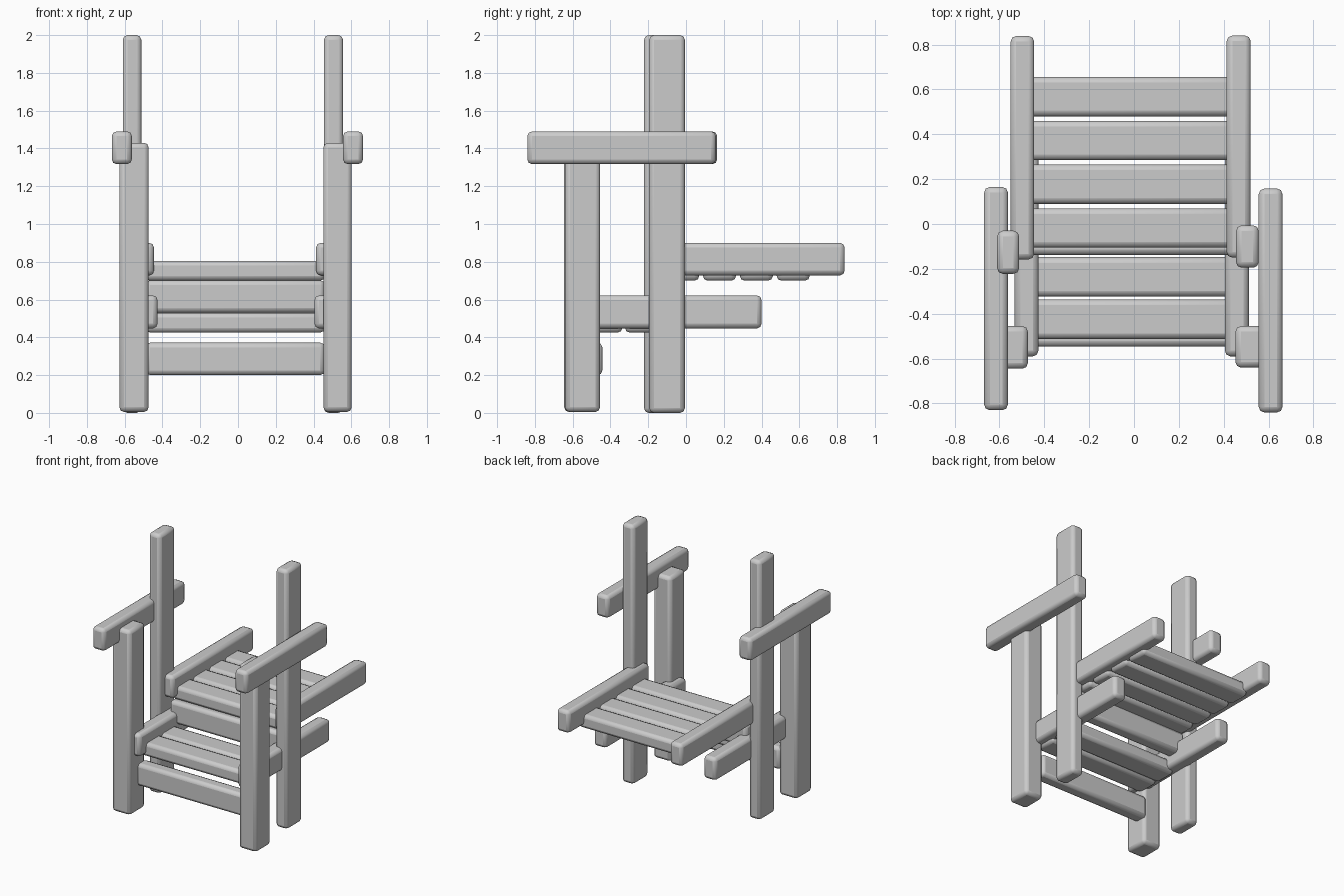
import bpy

if "Cube" in bpy.data.objects:
    bpy.data.objects.remove(bpy.data.objects["Cube"])


def beam(name, x, y, z, bevel=0.025):
    """Timber with softened edges, given as (min, max) on each axis."""
    bpy.ops.mesh.primitive_cube_add(size=1)
    o = bpy.context.object
    o.name = name
    ranges = (x, y, z)
    for v in o.data.vertices:
        v.co = [r[1] if c > 0 else r[0] for c, r in zip(v.co, ranges)]
    m = o.modifiers.new("soft_edges", 'BEVEL')
    m.width = bevel
    m.segments = 2
    bpy.ops.object.shade_smooth_by_angle(angle=0.9)
    return o


# Front legs
beam("front_leg_left", (-0.628, -0.473), (-0.645, -0.455), (0.005, 1.43))
beam("front_leg_right", (0.452, 0.602), (-0.64, -0.455), (0.005, 1.43))

# Tall back posts
beam("back_post_left", (-0.61, -0.512), (-0.222, -0.03), (0, 2))
beam("back_post_right", (0.455, 0.556), (-0.195, -0.006), (0, 2))

# Armrests
beam("armrest_left", (-0.668, -0.562), (-0.83, 0.165), (1.317, 1.49))
beam("armrest_right", (0.556, 0.662), (-0.84, 0.158), (1.317, 1.49))

# Lower and upper side rails
beam("lower_rail_left", (-0.532, -0.426), (-0.59, 0.40), (0.447, 0.622))
beam("lower_rail_right", (0.405, 0.512), (-0.59, 0.40), (0.447, 0.622))
beam("upper_rail_left", (-0.55, -0.445), (-0.158, 0.838), (0.728, 0.90))
beam("upper_rail_right", (0.413, 0.52), (-0.15, 0.84), (0.728, 0.90))

# Upper and lower slats
span = (-0.49, 0.46)
for i in range(4):
    y = -0.105 + i * 0.195
    beam(f"upper_slat_{i + 1}", span, (y, y + 0.175), (0.70, 0.805))
for i in range(2):
    y = -0.512 + i * 0.189
    beam(f"lower_slat_{i + 1}", span, (y, y + 0.175), (0.425, 0.53))

# Upright riser between the slat levels, and the front apron
beam("riser_board", span, (-0.138, -0.033), (0.53, 0.702))
beam("front_apron", span, (-0.547, -0.443), (0.20, 0.372))
